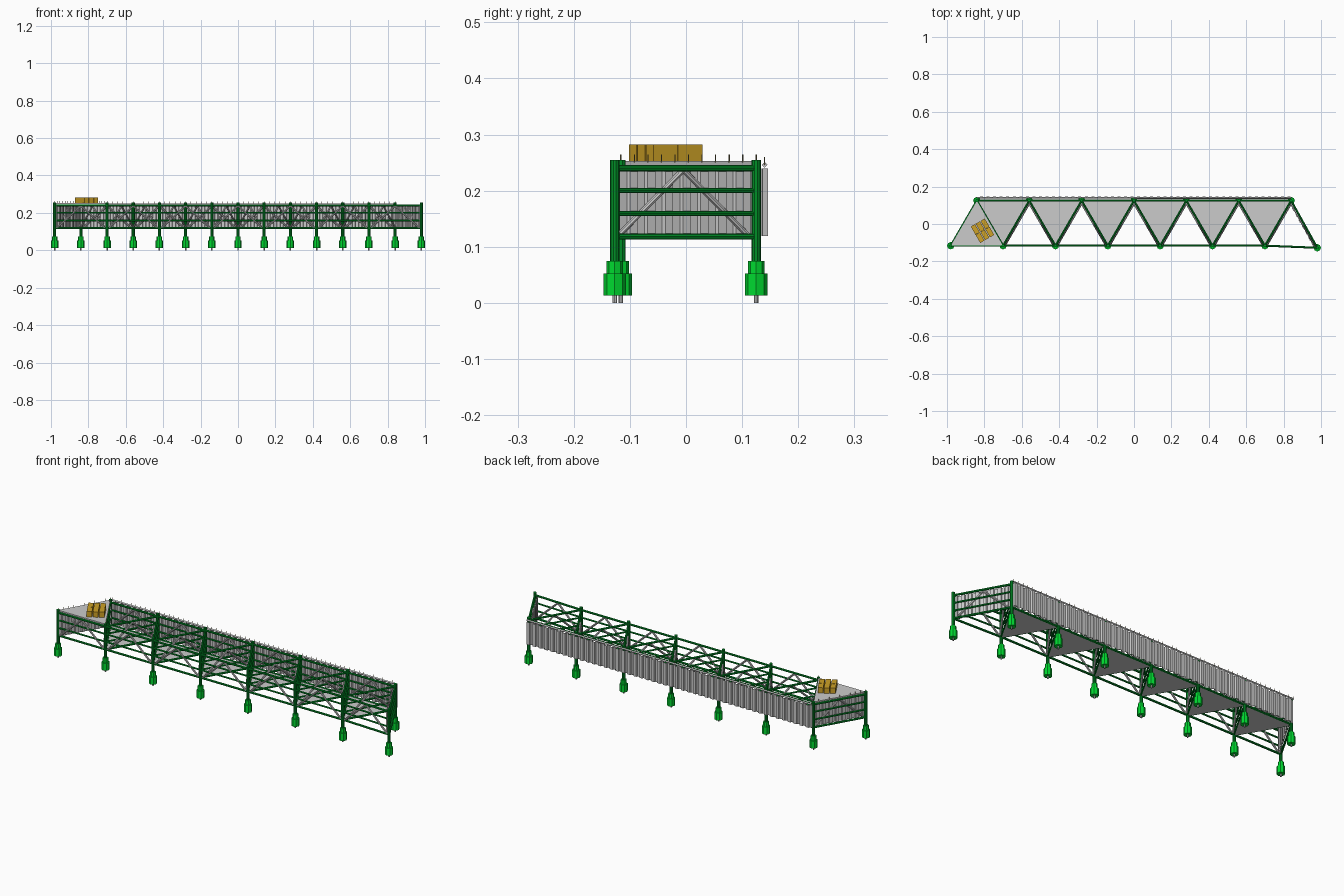
import bpy, bmesh, math
from mathutils import Vector, Matrix

if "Cube" in bpy.data.objects:
    bpy.data.objects.remove(bpy.data.objects["Cube"])


def material(name, rgb):
    m = bpy.data.materials.new(name)
    m.diffuse_color = (*rgb, 1)
    m.use_nodes = True
    m.node_tree.nodes["Principled BSDF"].inputs["Base Color"].default_value = m.diffuse_color
    return m


GREEN = material("frame_green", (0.0, 0.28, 0.02))
BRIGHT = material("foot_green", (0.0, 0.7, 0.03))
AMBER = material("amber", (0.62, 0.36, 0.02))
TAN = material("tan", (0.3, 0.26, 0.12))


def finish(bm, name, mat=None):
    bmesh.ops.recalc_face_normals(bm, faces=bm.faces)
    me = bpy.data.meshes.new(name)
    bm.to_mesh(me)
    bm.free()
    ob = bpy.data.objects.new(name, me)
    bpy.context.collection.objects.link(ob)
    if mat:
        me.materials.append(mat)
    return ob


def rod(bm, a, b, r, sides=8, r2=None):
    a, b = Vector(a), Vector(b)
    d = b - a
    m = Matrix.Translation((a + b) / 2) @ d.to_track_quat('Z', 'Y').to_matrix().to_4x4()
    bmesh.ops.create_cone(bm, cap_ends=True, segments=sides, radius1=r,
                          radius2=r if r2 is None else r2, depth=d.length, matrix=m)


def at(p, z):
    return Vector((p.x, p.y, z))


# plan layout: two staggered rows of posts
front = [Vector((-0.98 + 0.28 * i, -0.116, 0)) for i in range(8)]
front[-1] = Vector((0.98, -0.127, 0))
back = [Vector((-0.84 + 0.28 * i, 0.125, 0)) for i in range(7)]

# posts, collars, feet and ground pins
posts, feet, stubs = bmesh.new(), bmesh.new(), bmesh.new()
for p in front + back:
    rod(posts, at(p, 0.07), at(p, 0.255), 0.0085, 10)
    rod(feet, at(p, 0.052), at(p, 0.075), 0.0145)
    rod(feet, at(p, 0.013), at(p, 0.052), 0.02)
    rod(stubs, at(p, 0), at(p, 0.014), 0.004)
finish(posts, "posts", GREEN)
finish(feet, "feet", BRIGHT)
finish(stubs, "ground_pins")

# frames between posts: four rails plus an inverted V brace
rails, braces = bmesh.new(), bmesh.new()


def bay(a, b, shift=0.0):
    for z, r in ((0.118, 0.0055), (0.159, 0.0045), (0.2, 0.0045), (0.24, 0.0055)):
        rod(rails, at(a, z), at(b, z), r)
    d = (b - a).normalized()
    n = Vector((-d.y, d.x, 0)) * shift
    mid = (a + b) / 2
    for e in (a, b):
        foot = e + (mid - e).normalized() * 0.012
        rod(braces, at(foot + n, 0.12), at(mid + n, 0.237), 0.005)


for row in (front, back):
    for a, b in zip(row, row[1:]):
        bay(a, b)
for i in range(7):
    bay(front[i], back[i], -0.008)
    bay(back[i], front[i + 1], -0.008)
finish(rails, "rails", GREEN)
finish(braces, "v_braces")


# corrugated wall sheets
def sheet(name, a, b, shift, depth):
    bm = bmesh.new()
    d = b - a
    n = Vector((-d.y, d.x, 0)).normalized()
    count = round(d.length / 0.035)
    line = []
    for i in range(count):
        for t, k in ((0, 0), (0.42, 0), (0.5, 1), (0.92, 1)):
            line.append(a + d * ((i + t) / count) + n * (shift + depth * k))
    line.append(b + n * shift)
    lo = [bm.verts.new(at(p, 0.119)) for p in line]
    hi = [bm.verts.new(at(p, 0.239)) for p in line]
    for i in range(len(line) - 1):
        bm.faces.new((lo[i], lo[i + 1], hi[i + 1], hi[i]))
    ob = finish(bm, name)
    s = ob.modifiers.new("thickness", 'SOLIDIFY')
    s.thickness = 0.002
    s.offset = 0


sheet("back_wall", back[0], back[-1], 0.011, 0.009)
sheet("left_end_wall", front[0], back[0], -0.009, -0.006)
sheet("right_end_wall", front[-1], back[-1], 0.009, 0.006)


# triangular floors, and the raised deck in the first bay
def slab(bm, pts, z0, z1):
    lo = [bm.verts.new(at(p, z0)) for p in pts]
    hi = [bm.verts.new(at(p, z1)) for p in pts]
    bm.faces.new(lo)
    bm.faces.new(hi)
    for i in range(len(pts)):
        j = (i + 1) % len(pts)
        bm.faces.new((lo[i], lo[j], hi[j], hi[i]))


floors = bmesh.new()
for i in range(6):
    slab(floors, (back[i], front[i + 1], back[i + 1]), 0.113, 0.119)
finish(floors, "floor_panels")
deck = bmesh.new()
slab(deck, (front[0], front[1], back[0]), 0.246, 0.253)
finish(deck, "upper_deck")

# cap strip and small pins along the wall top and the deck edge
cap, pins = bmesh.new(), bmesh.new()
wall_line = (Vector((-0.84, 0.14, 0)), Vector((0.84, 0.14, 0)))
rod(cap, at(wall_line[0], 0.246), at(wall_line[1], 0.246), 0.005, 4)
for (a, b), base in ((wall_line, 0.246), ((front[0], back[0]), 0.25), ((back[0], front[1]), 0.25)):
    steps = round((b - a).length / 0.028)
    for i in range(steps + 1):
        p = a.lerp(b, i / steps)
        rod(pins, at(p, base), at(p, base + 0.014), 0.0012, 4)
finish(cap, "wall_cap")
finish(pins, "edge_pins", TAN)

# three stacked bars lying on the deck
bars = bmesh.new()
turn = Matrix.Translation((-0.81, -0.036, 0.2675)) @ Matrix.Rotation(math.radians(-60), 4, 'Z')
for k in (-1, 0, 1):
    for h in (-1, 1):
        m = turn @ Matrix.Translation((h * 0.0255, k * 0.03, 0)) @ Matrix.Diagonal((0.05, 0.026, 0.029, 1))
        bmesh.ops.create_cube(bars, size=1, matrix=m)
finish(bars, "cargo_bars", AMBER)
